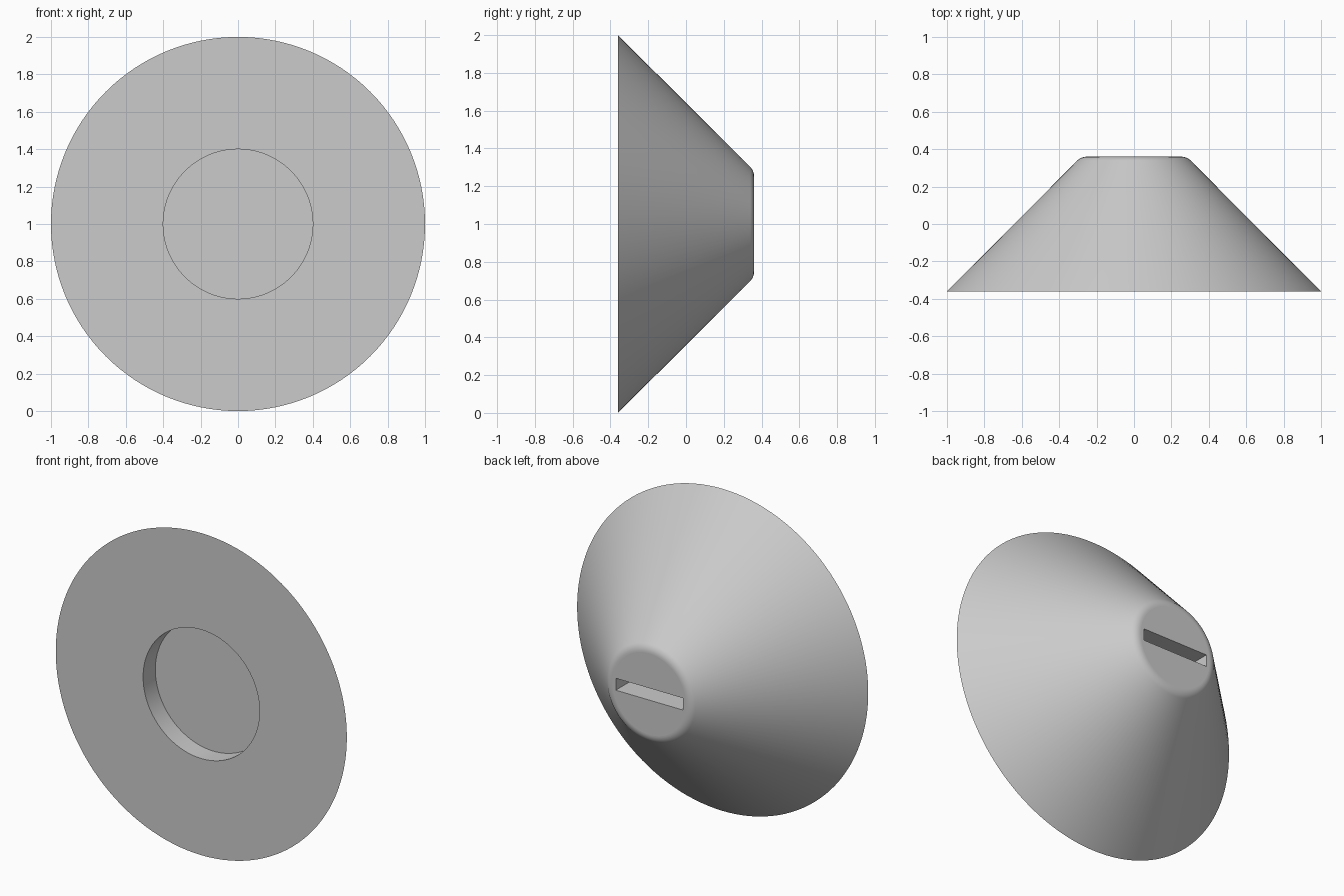
import bpy, bmesh, math
from mathutils import Matrix, Vector

cube = bpy.data.objects.get("Cube")
if cube:
    bpy.data.objects.remove(cube, do_unlink=True)

SEGMENTS = 128
HALF_DEPTH = 0.36      # half of the front to back size
RECESS_R, RECESS_DEPTH = 0.40, 0.12
BACK_R = 0.282         # back radius before rounding
ROUND_R = 0.07         # rounding of the back rim

grey = bpy.data.materials.new("plain grey")
grey.use_nodes = True
grey.diffuse_color = (0.6, 0.6, 0.6, 1)
grey.node_tree.nodes["Principled BSDF"].inputs["Base Color"].default_value = (0.6, 0.6, 0.6, 1)


def make_object(name, bm):
    bmesh.ops.recalc_face_normals(bm, faces=bm.faces)
    mesh = bpy.data.meshes.new(name)
    bm.to_mesh(mesh)
    bm.free()
    mesh.materials.append(grey)
    obj = bpy.data.objects.new(name, mesh)
    bpy.context.collection.objects.link(obj)
    return obj


# Profile as (radius, y): recess floor, recess wall, front face, cone, rounded rim
profile = [(RECESS_R, RECESS_DEPTH - HALF_DEPTH), (RECESS_R, -HALF_DEPTH), (1, -HALF_DEPTH)]
flat_r = BACK_R - ROUND_R * math.tan(math.radians(22.5))
for i in range(9):
    a = math.radians(45 + 45 * i / 8)
    profile.append((flat_r + ROUND_R * math.cos(a),
                    HALF_DEPTH - ROUND_R + ROUND_R * math.sin(a)))

# Cone body: one ring per profile point, bridged and capped at both ends
bm = bmesh.new()
rings = []
for r, y in profile:
    ring = []
    for s in range(SEGMENTS):
        t = math.tau * s / SEGMENTS
        ring.append(bm.verts.new((r * math.cos(t), y, 1 + r * math.sin(t))))
    rings.append(ring)
for a, b in zip(rings, rings[1:]):
    for s in range(SEGMENTS):
        n = (s + 1) % SEGMENTS
        bm.faces.new((a[s], a[n], b[n], b[s]))
bm.faces.new(rings[0])
bm.faces.new(rings[-1])
body = make_object("cone_body", bm)

# Narrow slot cut into the flat back
bm = bmesh.new()
bmesh.ops.create_cube(bm, size=1, matrix=Matrix.Translation((0, HALF_DEPTH, 1))
                      @ Matrix.Diagonal(Vector((0.46, 0.4, 0.074, 1))))
cutter = make_object("slot_cutter", bm)
cutter.hide_render = True

slot = body.modifiers.new("slot", 'BOOLEAN')
slot.operation = 'DIFFERENCE'
slot.solver = 'EXACT'
slot.object = cutter
bpy.ops.object.select_all(action='DESELECT')
body.select_set(True)
bpy.context.view_layer.objects.active = body
bpy.ops.object.modifier_apply(modifier=slot.name)
bpy.data.objects.remove(cutter, do_unlink=True)

# Smooth curved sides, flat front and back
bpy.ops.object.shade_smooth_by_angle(angle=math.radians(30))
for face in body.data.polygons:
    if abs(face.normal.y) > 0.999:
        face.use_smooth = False
